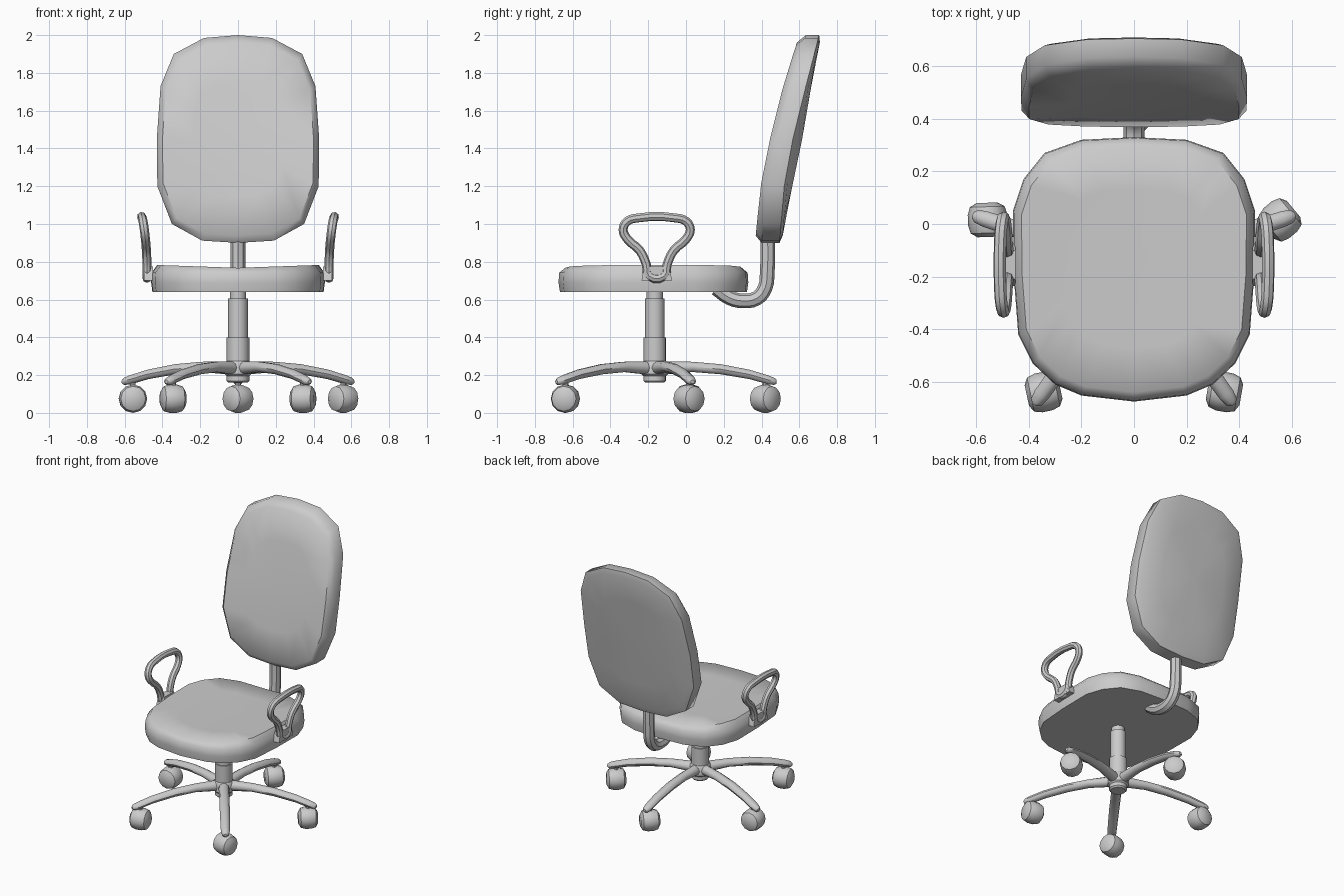
import bpy, bmesh, math
from mathutils import Vector, Matrix

if "Cube" in bpy.data.objects:
    bpy.data.objects.remove(bpy.data.objects["Cube"])

AXIS_Y = -0.165  # the column axis


def interp(table, v):
    """Piecewise linear lookup in a list of (key, value)."""
    if v <= table[0][0]:
        return table[0][1]
    for (a, p), (b, q) in zip(table, table[1:]):
        if v <= b:
            return p + (q - p) * (v - a) / (b - a)
    return table[-1][1]


def finish(obj, angle=40):
    bpy.ops.object.select_all(action='DESELECT')
    obj.select_set(True)
    bpy.context.view_layer.objects.active = obj
    bpy.ops.object.shade_smooth_by_angle(angle=math.radians(angle))
    return obj


def loft(name, rings, matrix=Matrix(), start=None, end=None, angle=40):
    """Bridge closed rings; end caps are fans to a point, or plain n-gons."""
    bm = bmesh.new()
    loops = [[bm.verts.new(matrix @ Vector(p)) for p in r] for r in rings]
    n = len(loops[0])
    for a, b in zip(loops, loops[1:]):
        for i in range(n):
            j = (i + 1) % n
            bm.faces.new((a[i], a[j], b[j], b[i]))
    for loop, tip in ((loops[0], start), (loops[-1], end)):
        if tip is None:
            bm.faces.new(loop)
        else:
            c = bm.verts.new(matrix @ Vector(tip))
            for i in range(n):
                bm.faces.new((loop[i], loop[(i + 1) % n], c))
    bmesh.ops.recalc_face_normals(bm, faces=bm.faces)
    mesh = bpy.data.meshes.new(name)
    bm.to_mesh(mesh)
    bm.free()
    obj = bpy.data.objects.new(name, mesh)
    bpy.context.collection.objects.link(obj)
    return finish(obj, angle)


def lathe(name, profile, n=16, matrix=Matrix()):
    """Revolve (radius, height) points around local z."""
    rings = [[(r * math.cos(2 * math.pi * i / n), r * math.sin(2 * math.pi * i / n), z)
              for i in range(n)] for r, z in profile]
    return loft(name, rings, matrix)


def tube(name, points, radius, cyclic=False):
    """Round tube along a smooth path, turned into a mesh."""
    cu = bpy.data.curves.new(name, 'CURVE')
    cu.dimensions = '3D'
    cu.bevel_depth, cu.bevel_resolution, cu.use_fill_caps = radius, 2, True
    sp = cu.splines.new('BEZIER')
    sp.bezier_points.add(len(points) - 1)
    sp.resolution_u = 3
    for bp, p in zip(sp.bezier_points, points):
        bp.co = p
        bp.handle_left_type = bp.handle_right_type = 'AUTO'
    sp.use_cyclic_u = cyclic
    obj = bpy.data.objects.new(name, cu)
    bpy.context.collection.objects.link(obj)
    bpy.ops.object.select_all(action='DESELECT')
    obj.select_set(True)
    bpy.context.view_layer.objects.active = obj
    bpy.ops.object.convert(target='MESH')
    return finish(bpy.context.view_layer.objects.active)


def mirror_outline(half):
    """Half outline from x=0 to x=0, closed on the other side."""
    return half + [(-x, v) for x, v in reversed(half[1:-1])]


# Seat cushion: faceted outline, soft rim, slightly dished top
seat_outline = mirror_outline([
    (0, .33), (.2, .32), (.34, .27), (.42, .17), (.46, .05), (.457, -.2),
    (.44, -.42), (.385, -.53), (.3, -.61), (.2, -.652), (0, -.675)])


def seat_ring(s, z, lift=0):
    return [(x * s, AXIS_Y + (y - AXIS_Y) * s, z + lift * abs(x) / .46) for x, y in seat_outline]


loft("seat", [seat_ring(.7, .64), seat_ring(.985, .64), seat_ring(1, .69), seat_ring(.993, .742),
              seat_ring(.93, .768, .015), seat_ring(.6, .768, .008)],
     start=(0, AXIS_Y, .64), end=(0, AXIS_Y, .768), angle=50)

# Backrest: leaning, curved front, bulging rear
back_outline = mirror_outline([
    (0, 2), (.18, 1.985), (.34, 1.9), (.41, 1.73), (.43, 1.45), (.427, 1.2),
    (.35, 1.0), (.19, .912), (0, .9)])
front_y = [(.9, .365), (1.2, .395), (1.5, .455), (1.75, .52), (2, .6)]
rim_y = [(.9, .495), (1.2, .52), (1.5, .575), (1.75, .64), (2, .705)]
rear_y = [(.9, .5), (1.45, .615), (2, .71)]


def back_ring(s, table, push=0):
    pts = [(x * s, 1.45 + (z - 1.45) * s) for x, z in back_outline]
    return [(x, interp(table, z) + push, z) for x, z in pts]


loft("backrest", [back_ring(.55, front_y, .012), back_ring(.93, front_y), back_ring(1, front_y, .035),
                  back_ring(1, rim_y), back_ring(.93, rim_y, .014), back_ring(.6, rear_y)],
     start=(0, .46, 1.45), end=(0, .615, 1.45), angle=50)

# Bent bar joining seat and backrest
tube("back_bar", [(0, .16, .66), (0, .23, .61), (0, .3, .593), (0, .375, .607), (0, .418, .66),
                  (0, .43, .74), (0, .432, .97)], .039)

# Armrests: closed loop plus mounting plate on each side
arm_half = [(.482, -.04, .725), (.482, -.055, .785), (.485, -.09, .86), (.49, -.155, .92),
            (.496, -.178, .97), (.503, -.155, 1.015), (.508, -.1, 1.032)]
for side, label in ((1, "right"), (-1, "left")):
    loop = [(x * side, -.155 + y, z) for x, y, z in arm_half]
    loop += [(x * side, -.155 - y, z) for x, y, z in reversed(arm_half)]
    tube(label + "_armrest", loop, .024, cyclic=True)
    plate = [(-.08, .7), (.08, .7), (.075, .735), (.055, .775), (-.055, .775), (-.075, .735)]
    loft(label + "_arm_plate", [[(side * x, -.155 + y, z) for y, z in plate] for x in (.45, .498)],
         angle=30)

# Gas lift column and hub
at_axis = Matrix.Translation((0, AXIS_Y, 0))
lathe("column", [(.05, .16), (.06, .17), (.06, .4), (.052, .4), (.052, .605), (.043, .605), (.043, .65)],
      matrix=at_axis)
lathe("hub", [(.055, .19), (.07, .205), (.07, .262), (.06, .275)], matrix=at_axis)

# Five arched legs with swivelled casters: (leg angle, wheel axle angle)
leg_sections = [(.03, .275, .2, .036), (.2, .272, .215, .034), (.35, .259, .203, .034),
                (.5, .23, .178, .032), (.6, .2, .15, .03), (.632, .187, .147, .024), (.645, .175, .155, .01)]
wheel_profile = [(.04, -.065), (.066, -.05), (.075, -.02), (.075, .02), (.066, .05), (.04, .065)]
for k, (leg_deg, axle_deg) in enumerate([(18, 40), (90, 45), (162, 92), (234, 12), (306, -10)], 1):
    turn = at_axis @ Matrix.Rotation(math.radians(leg_deg), 4, 'Z')
    rings = [[(r, w * math.cos(i * math.pi / 5), (t + b) / 2 + (t - b) / 2 * math.sin(i * math.pi / 5))
              for i in range(10)] for r, t, b, w in leg_sections]
    loft(f"leg_{k}", rings, turn)
    centre = turn @ Vector((.585, 0, .075))
    axle = (Matrix.Translation(centre) @ Matrix.Rotation(math.radians(axle_deg), 4, 'Z')
            @ Matrix.Rotation(math.pi / 2, 4, 'Y'))
    lathe(f"caster_{k}", wheel_profile, 12, axle)
    lathe(f"caster_stem_{k}", [(.015, .1), (.015, .17)], 8,
          Matrix.Translation((centre.x, centre.y, 0)))
